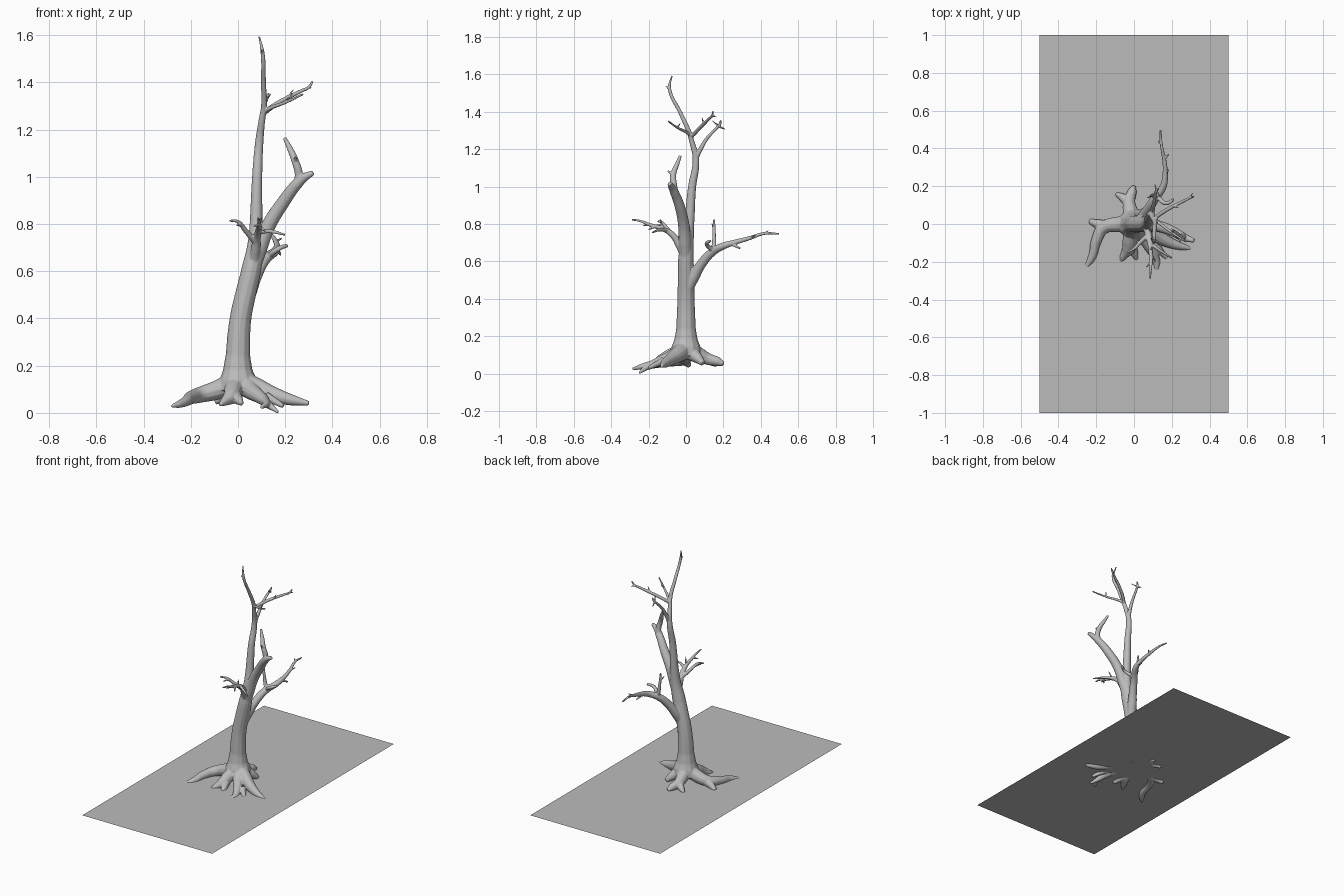
import bpy, bmesh

grey = bpy.data.materials.new("weathered_grey")
grey.diffuse_color = (0.5, 0.5, 0.5, 1)

# Flat base sheet that the roots dip through
bpy.ops.mesh.primitive_plane_add(size=1, location=(0, 0, 0.05))
base = bpy.context.object
base.name = "base_sheet"
base.scale = (1, 2, 1)
base.data.materials.append(grey)

curve = bpy.data.curves.new("tree_paths", 'CURVE')
curve.dimensions = '3D'
curve.bevel_depth = 1.0
curve.bevel_resolution = 4
curve.resolution_u = 8
curve.use_fill_caps = True


def limb(*pts):
    """Add a smooth tapered tube through points (x, y, z, radius)."""
    s = curve.splines.new('BEZIER')
    s.radius_interpolation = 'LINEAR'
    s.bezier_points.add(len(pts) - 1)
    for bp, p in zip(s.bezier_points, pts):
        bp.co = p[:3]
        bp.radius = p[3]
        bp.handle_left_type = bp.handle_right_type = 'AUTO'


def twig(a, b, r=0.009):
    """Add a short pointed side twig."""
    m = [(a[i] + b[i]) / 2 for i in range(3)]
    limb((*a, r), (*m, r * 0.75), (*b, r * 0.5))


# Trunk and leader
limb((0, 0, .10, .085), (0, 0, .145, .079), (-.001, 0, .19, .062), (0, 0, .25, .052),
     (.01, 0, .4, .046), (.035, 0, .52, .044), (.058, 0, .62, .042),
     (.074, .008, .72, .034), (.077, .018, .82, .027), (.081, .032, 1.0, .022),
     (.09, .053, 1.15, .018), (.102, .03, 1.25, .014), (.11, .015, 1.3, .013),
     (.108, -.03, 1.4, .011), (.104, -.088, 1.53, .009), (.09, -.075, 1.6, .004))
twig((.104, -.085, 1.52), (.1, -.11, 1.545), .006)

# Top branches
limb((.105, .025, 1.27, .011), (.135, .05, 1.295, .011), (.2, .09, 1.335, .010),
     (.27, .125, 1.37, .008), (.3, .14, 1.385, .007), (.316, .145, 1.41, .005))
twig((.29, .135, 1.38), (.312, .165, 1.383), .006)
twig((.21, .095, 1.34), (.235, .085, 1.375), .006)
limb((.107, .025, 1.28, .010), (.14, 0, 1.298, .009), (.2, -.045, 1.32, .007), (.275, -.095, 1.355, .005))
twig((.2, -.045, 1.32), (.215, -.03, 1.345), .006)
limb((.09, .05, 1.15, .014), (.1, .08, 1.21, .012), (.105, .11, 1.26, .010),
     (.115, .165, 1.32, .008), (.12, .18, 1.335, .008), (.13, .185, 1.36, .005))
twig((.12, .17, 1.328), (.11, .21, 1.312), .007)
twig((.12, .175, 1.33), (.14, .14, 1.358), .006)

# Heavy side limb with its upright fork
limb((.06, 0, .6, .03), (.09, -.005, .7, .034), (.13, -.012, .8, .031), (.19, -.032, .895, .028),
     (.25, -.062, .975, .024), (.285, -.078, 1.005, .018), (.318, -.088, 1.022, .011))
limb((.25, -.06, .97, .02), (.258, -.065, 1.01, .018), (.243, -.068, 1.07, .016),
     (.222, -.05, 1.12, .013), (.197, -.03, 1.17, .008))
twig((.246, -.068, 1.065), (.243, -.098, 1.09), .010)

# Long rear branch
limb((.03, .005, .45, .03), (.05, .04, .52, .031), (.08, .085, .595, .026), (.115, .14, .655, .023),
     (.155, .2, .688, .019), (.165, .27, .71, .014), (.16, .34, .73, .011),
     (.145, .42, .755, .008), (.14, .5, .752, .005))
limb((.12, .145, .66, .016), (.105, .15, .70, .012), (.095, .15, .77, .009), (.09, .15, .83, .006))
twig((.096, .15, .775), (.07, .138, .81), .007)
twig((.165, .24, .70), (.18, .29, .675), .010)
twig((.16, .34, .73), (.185, .37, .745), .007)
twig((.145, .42, .755), (.125, .44, .77), .006)
# Rear right spur
limb((.12, .15, .66, .013), (.17, .11, .70, .011), (.21, .13, .715, .008))

# Front branch cluster
limb((.065, 0, .62, .024), (.073, -.035, .69, .021), (.08, -.07, .745, .017), (.086, -.12, .778, .013),
     (.09, -.19, .80, .010), (.088, -.24, .82, .007), (.085, -.29, .83, .005))
limb((.072, -.06, .73, .013), (.03, -.1, .78, .011), (.0, -.13, .815, .008), (-.035, -.15, .82, .005))
limb((.084, -.1, .77, .011), (.13, -.135, .775, .009), (.2, -.18, .76, .005))
twig((.09, -.16, .795), (.115, -.2, .775), .008)
twig((.09, -.2, .803), (.065, -.23, .795), .007)
twig((.085, -.12, .778), (.1, -.14, .835), .007)
twig((.01, -.12, .80), (-.005, -.16, .80), .007)

# Roots: main run followed by forks
limb((0, 0, .14, .055), (-.08, -.002, .105, .042), (-.16, -.02, .082, .034), (-.2, -.09, .07, .028),
     (-.22, -.17, .055, .022), (-.25, -.22, .042, .016), (-.28, -.25, .034, .007))
limb((-.13, -.01, .085, .03), (-.19, .0, .07, .025), (-.235, .015, .05, .014))
limb((0, 0, .14, .055), (-.02, .07, .105, .04), (-.025, .12, .083, .032), (-.01, .17, .07, .025), (.0, .2, .057, .012))
limb((-.02, .1, .09, .03), (-.06, .14, .068, .022), (-.095, .16, .05, .010))
limb((0, 0, .14, .055), (.08, -.04, .11, .044), (.15, -.08, .083, .034), (.22, -.11, .062, .025), (.3, -.13, .046, .010))
limb((.02, -.01, .13, .05), (.06, -.08, .095, .036), (.1, -.15, .067, .026), (.13, -.21, .04, .017), (.17, -.25, .008, .006))
limb((.09, -.13, .07, .022), (.12, -.23, .045, .016), (.1, -.285, .03, .008))
twig((.12, -.12, .075), (.19, -.2, .035), .02)
limb((0, 0, .13, .05), (-.02, -.08, .1, .04), (-.03, -.13, .075, .034), (-.055, -.17, .055, .02), (-.075, -.205, .04, .008))
limb((-.02, -.1, .085, .032), (.0, -.15, .062, .022), (.015, -.19, .045, .010))
limb((.02, .02, .12, .045), (.06, .06, .09, .03), (.09, .09, .06, .015))

# Bake tubes to a mesh, fuse them into one skin and soften the joins
paths = bpy.data.objects.new("tree_paths", curve)
bpy.context.collection.objects.link(paths)


def baked(ob):
    dg = bpy.context.evaluated_depsgraph_get()
    dg.update()
    return bpy.data.meshes.new_from_object(ob.evaluated_get(dg))


mesh = baked(paths)
bpy.data.objects.remove(paths)
bm = bmesh.new()
bm.from_mesh(mesh)
bmesh.ops.remove_doubles(bm, verts=bm.verts, dist=1e-5)
bmesh.ops.recalc_face_normals(bm, faces=bm.faces)
bm.to_mesh(mesh)
bm.free()

tree = bpy.data.objects.new("dead_tree", mesh)
bpy.context.collection.objects.link(tree)
fuse = tree.modifiers.new("fuse", 'REMESH')
fuse.mode = 'VOXEL'
fuse.voxel_size = 0.0035
soften = tree.modifiers.new("soften", 'SMOOTH')
soften.factor = 0.5
soften.iterations = 5
result = baked(tree)
tree.modifiers.clear()
tree.data = result
result.materials.clear()
result.materials.append(grey)
for p in result.polygons:
    p.use_smooth = True
    p.material_index = 0
# Rest the lowest root tip on z = 0
tree.location.z = -min(v.co.z for v in result.vertices)
